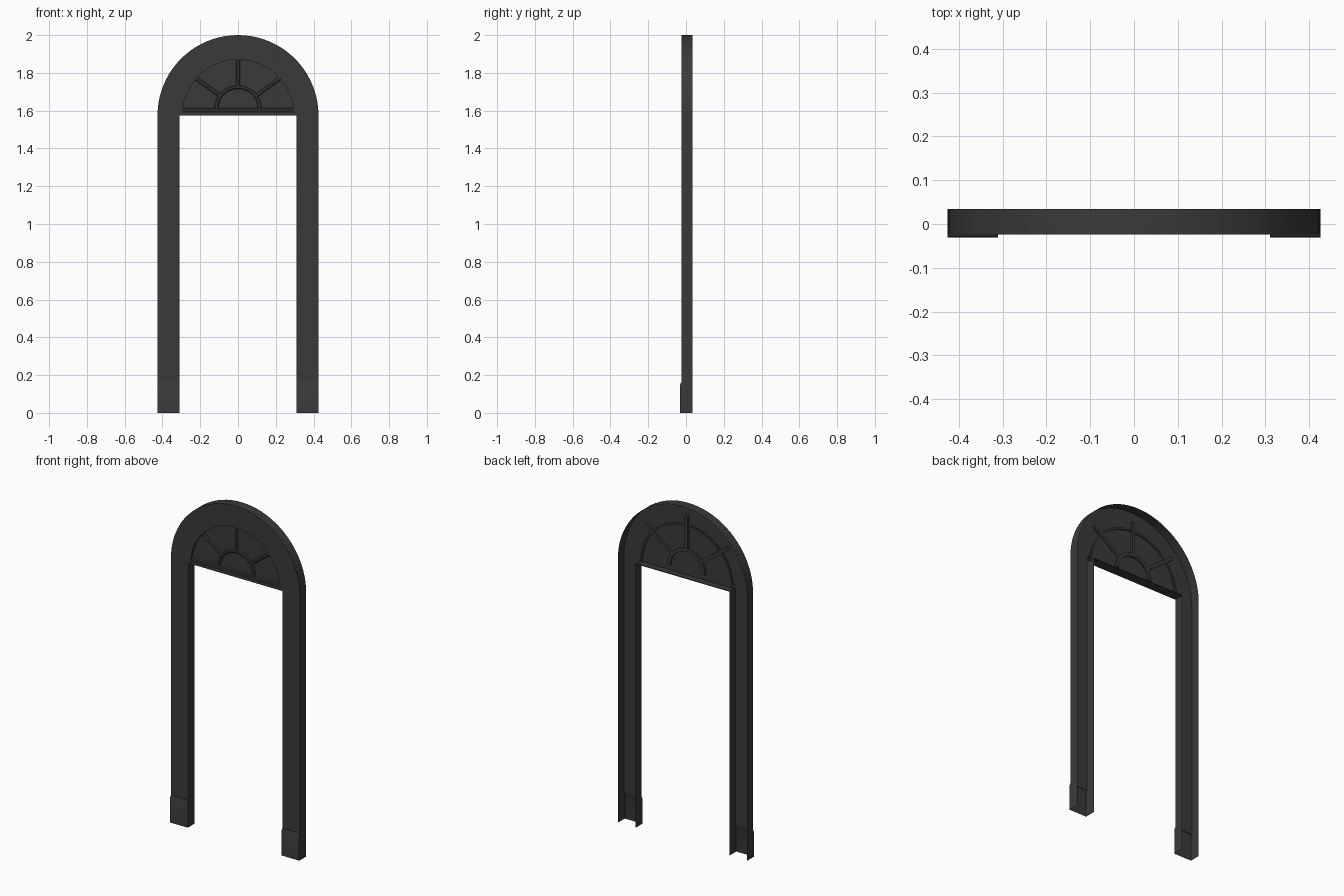
import bpy, bmesh
from math import sin, cos, pi, radians

if "Cube" in bpy.data.objects:
    bpy.data.objects.remove(bpy.data.objects["Cube"])

FRONT, BACK, PLINTH = -0.024, 0.034, -0.031
W, LEG_IN, ZC = 0.426, 0.31, 1.575      # outer half width, leg inner edge, arch centre
R_IN, FAN_Z = 0.295, 1.61               # fanlight radius, base of the fan

mat = bpy.data.materials.new("dark_paint")
mat.diffuse_color = (0.042, 0.042, 0.042, 1)
mat.use_nodes = True
mat.node_tree.nodes["Principled BSDF"].inputs["Base Color"].default_value = mat.diffuse_color


def strips(name, stations, closed=False):
    """Bridge a list of equal-length cross-sections into a surface."""
    bm = bmesh.new()
    rows = [[bm.verts.new(p) for p in s] for s in stations]
    n = len(rows[0])
    for a, b in zip(rows, rows[1:]):
        for i in range(n if closed else n - 1):
            j = (i + 1) % n
            bm.faces.new((a[i], a[j], b[j], b[i]))
    if closed:
        bm.faces.new(rows[0][::-1])
        bm.faces.new(rows[-1])
    bmesh.ops.recalc_face_normals(bm, faces=bm.faces)
    # open shells must face forwards
    if not closed and sum(f.normal.y * f.calc_area() for f in bm.faces) > 0:
        bmesh.ops.reverse_faces(bm, faces=bm.faces)
    me = bpy.data.meshes.new(name)
    bm.to_mesh(me)
    bm.free()
    me.materials.append(mat)
    ob = bpy.data.objects.new(name, me)
    bpy.context.collection.objects.link(ob)
    bpy.ops.object.select_all(action='DESELECT')
    bpy.context.view_layer.objects.active = ob
    ob.select_set(True)
    bpy.ops.object.shade_smooth_by_angle(angle=radians(30))
    return ob


# Legs: hollow channels open at the back, stepping out to a plinth at the foot
for side, label in ((-1, "left"), (1, "right")):
    levels = [(0, PLINTH), (0.15, PLINTH), (0.16, PLINTH + 0.004),
              (0.16, FRONT), (ZC, FRONT)]
    strips(label + "_leg", [[(side * W, BACK, z), (side * W, y, z),
                             (side * LEG_IN, y, z), (side * LEG_IN, BACK, z)]
                            for z, y in levels])

# Arch: outer wall, front face and a shallow return around the fanlight
N = 40
arch = []
for i in range(N + 1):
    c, s = cos(pi * i / N), sin(pi * i / N)
    arch.append([(W * c, BACK, ZC + 0.425 * s), (W * c, FRONT, ZC + 0.425 * s),
                 (R_IN * c, FRONT, ZC + R_IN * s), (R_IN * c, -0.004, ZC + R_IN * s),
                 ((R_IN + 0.012) * c, -0.004, ZC + (R_IN + 0.012) * s)])
strips("arch", arch)

# Fanlight panel filling the arch
panel = [[((R_IN + 0.005) * cos(pi * i / N), -0.012, ZC),
          ((R_IN + 0.005) * cos(pi * i / N), -0.012,
           ZC + (R_IN + 0.005) * sin(pi * i / N) + 1e-4)] for i in range(N + 1)]
strips("fanlight_panel", panel)

# Transom: stepped moulding with a soffit running to the back
profile = [(BACK, ZC + 0.004), (BACK, ZC), (FRONT, ZC), (FRONT, ZC + 0.018),
           (-0.02, ZC + 0.022), (-0.02, ZC + 0.034), (-0.012, ZC + 0.038)]
strips("transom", [[(x, y, z) for y, z in profile] for x in (-LEG_IN, LEG_IN)])

# Glazing bar section: (sideways offset, y) with chamfered front
bar = [(-0.010, -0.002), (-0.010, -0.015), (-0.005, -0.020),
       (0.005, -0.020), (0.010, -0.015), (0.010, -0.002)]

# Half-round inner bar of the fan
strips("fan_hub_bar", [[((0.115 + u) * cos(pi * i / 24), y,
                         FAN_Z + (0.115 + u) * sin(pi * i / 24)) for u, y in bar]
                       for i in range(25)], closed=True)

# Radiating bars, their ends hidden behind the arch face
for name, deg, end in (("right_spoke", 36, 0.335), ("centre_spoke", 90, 0.32),
                       ("left_spoke", 144, 0.335)):
    c, s = cos(radians(deg)), sin(radians(deg))
    strips(name, [[(r * c - u * s, y, FAN_Z + r * s + u * c) for u, y in bar]
                  for r in (0.12, end)], closed=True)
